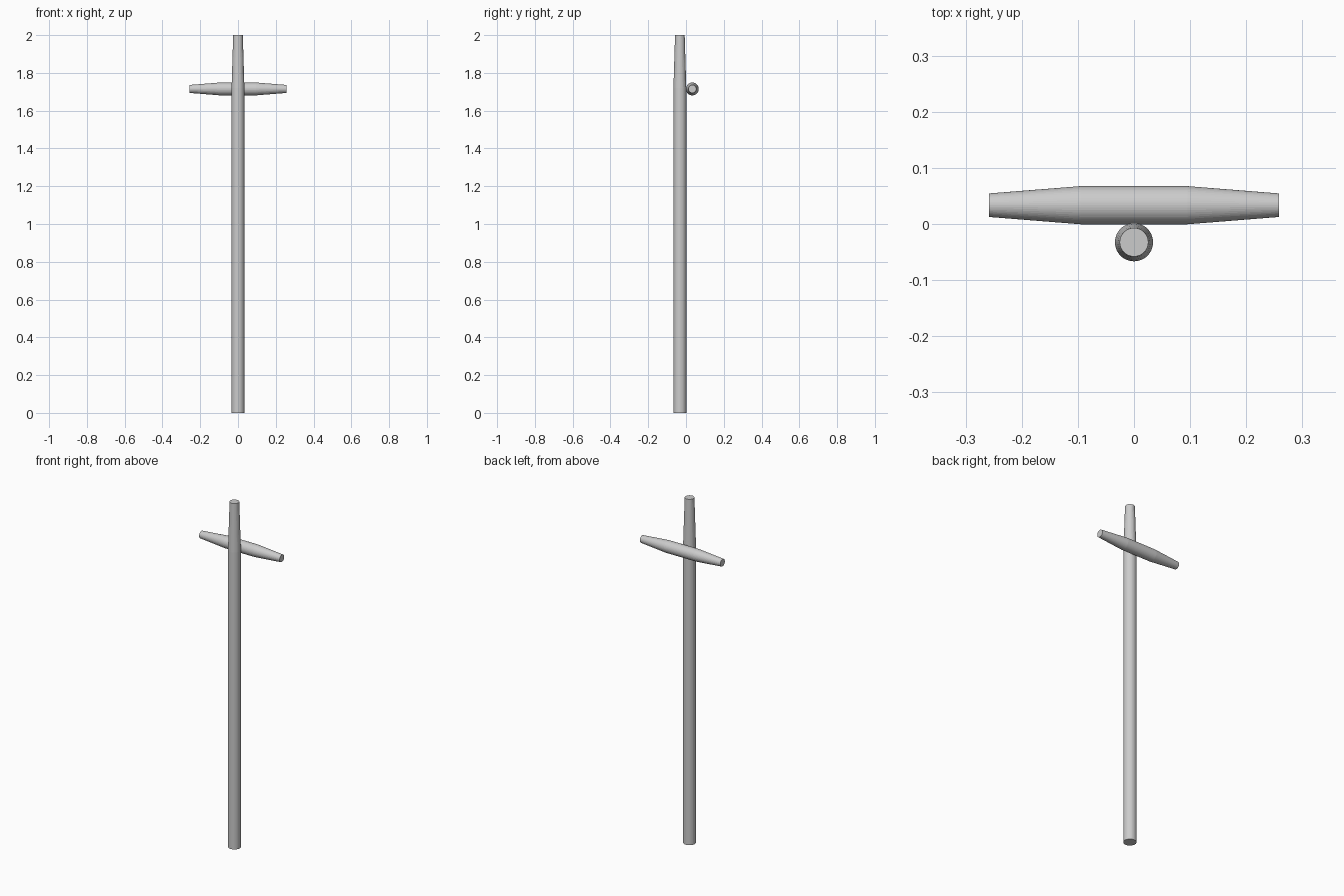
import bpy, bmesh, math
from mathutils import Matrix

if "Cube" in bpy.data.objects:
    bpy.data.objects.remove(bpy.data.objects["Cube"])

SIDES = 48


def turned_rod(name, profile, matrix):
    """Lathe a closed rod along local z from (radius, height) pairs."""
    bm = bmesh.new()
    rings = []
    for r, h in profile:
        rings.append([bm.verts.new((r * math.cos(2 * math.pi * i / SIDES),
                                    r * math.sin(2 * math.pi * i / SIDES), h))
                      for i in range(SIDES)])
    for low, high in zip(rings, rings[1:]):
        for i in range(SIDES):
            j = (i + 1) % SIDES
            bm.faces.new((low[i], low[j], high[j], high[i]))
    bm.faces.new(rings[0][::-1])
    bm.faces.new(rings[-1])
    bm.transform(matrix)
    mesh = bpy.data.meshes.new(name)
    bm.to_mesh(mesh)
    bm.free()
    obj = bpy.data.objects.new(name, mesh)
    bpy.context.collection.objects.link(obj)
    return obj


# Upright pole, tapered at the top
turned_rod("upright_pole",
           [(0.034, 0), (0.034, 1.72), (0.0255, 2.0)],
           Matrix.Translation((0, -0.0325, 0)))

# Crossbar behind the pole, tapered towards both ends
turned_rod("crossbar",
           [(0.021, -0.258), (0.034, -0.095), (0.034, 0.095), (0.021, 0.258)],
           Matrix.Translation((0, 0.0335, 1.715)) @ Matrix.Rotation(math.pi / 2, 4, 'Y'))
